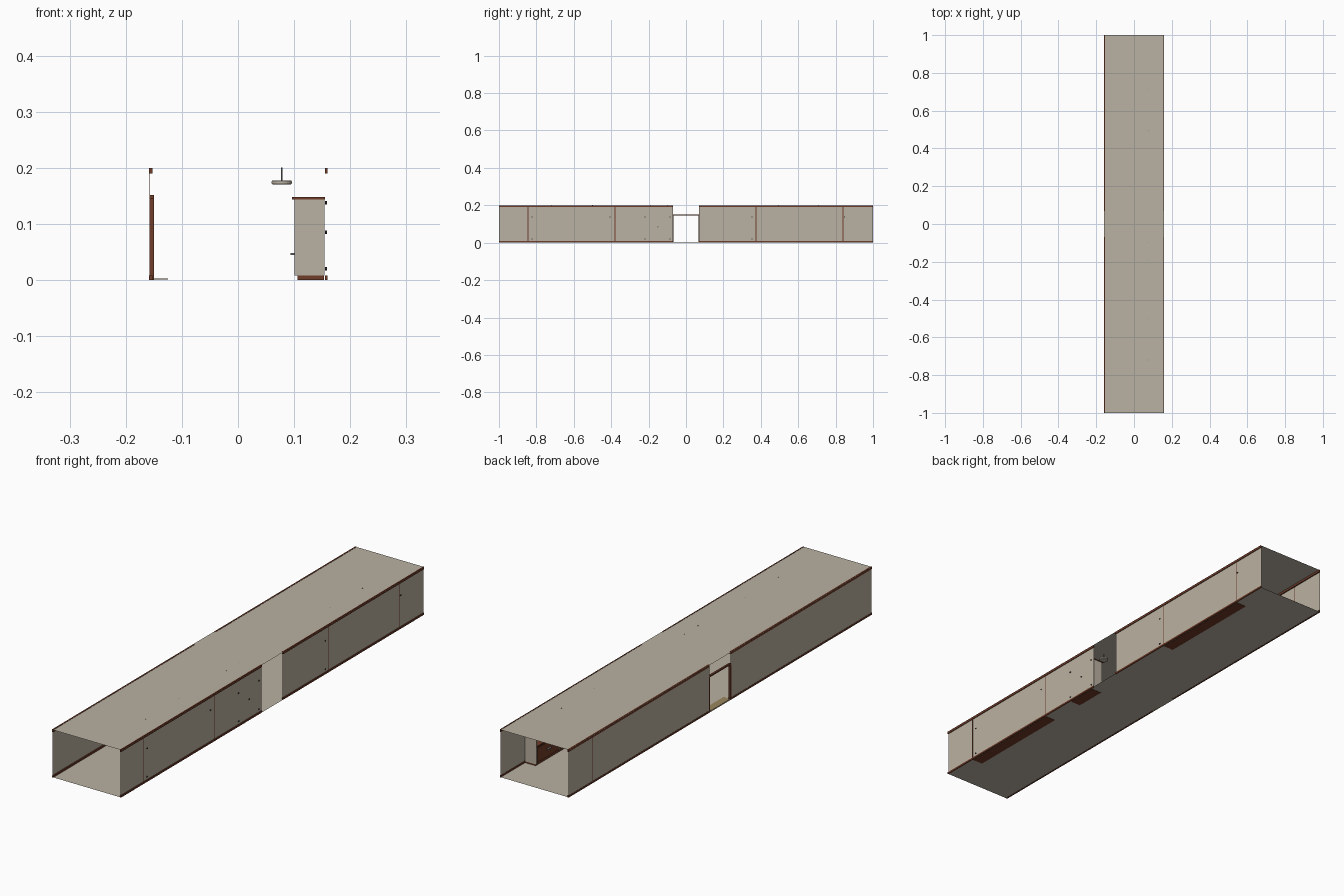
import bpy, bmesh
from mathutils import Matrix

if "Cube" in bpy.data.objects:
    bpy.data.objects.remove(bpy.data.objects["Cube"])


def material(name, rgb):
    m = bpy.data.materials.new(name)
    m.use_nodes = True
    col = (*rgb, 1)
    m.diffuse_color = col
    m.node_tree.nodes["Principled BSDF"].inputs["Base Color"].default_value = col
    return m


PALE = material("warm_plaster", (0.49, 0.44, 0.36))
BROWN = material("red_brown_wood", (0.16, 0.045, 0.022))
TAN = material("tan_threshold", (0.32, 0.24, 0.11))
GREY = material("grey_metal", (0.2, 0.2, 0.19))
DARK = material("dark_bolt", (0.04, 0.03, 0.025))


def finish(name, bm, mat):
    me = bpy.data.meshes.new(name)
    bm.to_mesh(me)
    bm.free()
    me.materials.append(mat)
    ob = bpy.data.objects.new(name, me)
    bpy.context.collection.objects.link(ob)
    return ob


def box(name, x, y, z, mat):
    """Box from (low, high) ranges on each axis."""
    bm = bmesh.new()
    size = [b - a for a, b in (x, y, z)]
    mid = [(a + b) / 2 for a, b in (x, y, z)]
    bmesh.ops.create_cube(bm, size=1, matrix=Matrix.Translation(mid) @ Matrix.Diagonal((*size, 1)))
    return finish(name, bm, mat)


def sheet(name, corners, mat):
    bm = bmesh.new()
    bm.faces.new([bm.verts.new(c) for c in corners])
    return finish(name, bm, mat)


def cylinder(name, centre, radius, depth, mat, axis="Z", sides=16):
    bm = bmesh.new()
    turn = Matrix.Rotation(1.5708, 4, "Y") if axis == "X" else Matrix()
    bmesh.ops.create_cone(bm, cap_ends=True, segments=sides, radius1=radius, radius2=radius,
                          depth=depth, matrix=Matrix.Translation(centre) @ turn)
    return finish(name, bm, mat)


W, H, GAP = 0.157, 0.2, 0.07

# Floor and ceiling sheets
for name, z in (("floor", 0.001), ("ceiling", H - 0.001)):
    sheet(name, [(-0.16, -1, z), (0.16, -1, z), (0.16, 1, z), (-0.16, 1, z)], PALE)

# Side walls split by the middle openings, with base and crown trim
for side, sx in (("right", -1), ("left", 1)):
    for end, (y0, y1) in (("front", (-1, -GAP)), ("back", (GAP, 1))):
        x = sx * W - 0.0005
        tag = f"{side}_{end}"
        sheet(f"wall_{tag}", [(x, y0, 0), (x, y1, 0), (x, y1, H), (x, y0, H)], PALE)
        trim = (x - 0.0015, x + 0.003) if sx > 0 else (x - 0.001, x + 0.005)
        box(f"base_trim_{tag}", trim, (y0, y1), (0, 0.008), BROWN)
        box(f"crown_trim_{tag}", trim, (y0, y1), (0.19, H), BROWN)

# Door frame and threshold in the right opening
frame = (-0.158, -0.150)
for name, y in (("front", -GAP), ("back", GAP)):
    box(f"door_jamb_{name}", frame, (y - 0.004, y + 0.004), (0, 0.146), BROWN)
box("door_header", frame, (-GAP, GAP), (0.146, 0.152), BROWN)
box("threshold", (-0.156, -0.125), (-GAP, GAP), (0.001, 0.003), TAN)


def cabinet(name, y0, y1, bays):
    """Open shelving unit with a plinth, counter and evenly spaced dividers."""
    step = (y1 - y0) / bays
    box(f"{name}_plinth", (0.106, 0.153), (y0, y1), (-0.0, 0.008), BROWN)
    box(f"{name}_plinth_underside", (0.106, 0.153), (y0, y1), (0, 0.0009), BROWN)
    box(f"{name}_counter", (0.096, 0.155), (y0 - 0.004, y1 + 0.004), (0.144, 0.148), BROWN)
    box(f"{name}_back", (0.151, 0.154), (y0, y1), (0.008, 0.144), BROWN)
    for i in range(bays + 1):
        y = y0 + i * step
        box(f"{name}_upright_{i}", (0.101, 0.154), (y - 0.002, y + 0.002), (0.008, 0.144), PALE)
    for z in (0.01, 0.078, 0.11):
        box(f"{name}_shelf", (0.104, 0.152), (y0, y1), (z - 0.002, z + 0.002), BROWN)
    # Lower drawer fronts with handles
    for i in range(bays):
        a = y0 + i * step
        box(f"{name}_drawer_{i}", (0.101, 0.104), (a + 0.004, a + step - 0.004), (0.014, 0.074), BROWN)
        c = a + step / 2
        box(f"{name}_handle_{i}", (0.094, 0.101), (c - 0.012, c + 0.012), (0.045, 0.048), GREY)


cabinet("front_cabinet", -0.845, -0.38, 3)
cabinet("back_cabinet", 0.374, 0.84, 3)
cabinet("middle_cabinet", -0.22, -0.086, 1)

# Cabinet end seams showing on the outside walls
for y in (-0.845, -0.38, 0.374, 0.84):
    box("wall_seam", (0.1565, 0.1571), (y - 0.002, y + 0.002), (0.008, 0.19), BROWN)
box("right_wall_seam", (-0.158, -0.1572), (0.838, 0.842), (0.008, 0.19), BROWN)

# Fixing bolts on the outer wall
for y in (-0.824, -0.22, -0.086, 0.352):
    for z in (0.02, 0.138):
        cylinder("wall_bolt", (0.157, y, z), 0.003, 0.004, DARK, "X", 8)
for y, z in ((-0.406, 0.138), (-0.15, 0.085), (0.848, 0.138)):
    cylinder("wall_bolt", (0.157, y, z), 0.003, 0.004, DARK, "X", 8)

# Pendant lamps over the counters
for y in (-0.72, -0.5, -0.19, -0.1, 0.495, 0.71):
    lamp = cylinder("lamp_shade", (0.078, y, 0.174), 0.018, 0.007, PALE, sides=24)
    bevel = lamp.modifiers.new("soft_rim", "BEVEL")
    bevel.width, bevel.segments = 0.002, 2
    cylinder("lamp_rod", (0.078, y, 0.189), 0.0015, 0.0225, GREY, sides=8)
